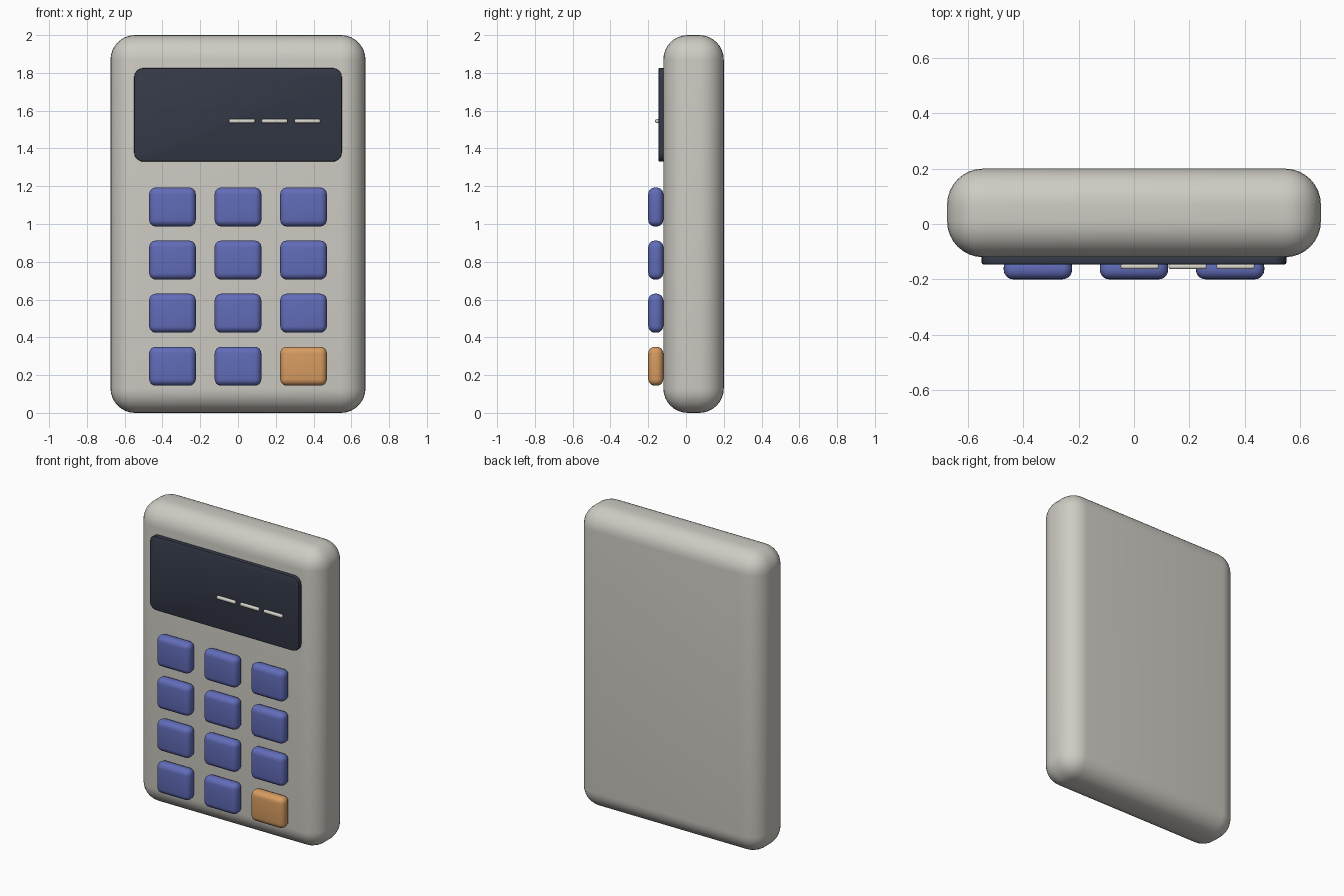
import bpy, bmesh

if "Cube" in bpy.data.objects:
    bpy.data.objects.remove(bpy.data.objects["Cube"])

def material(name, rgb):
    m = bpy.data.materials.new(name)
    m.diffuse_color = (*rgb, 1)
    m.use_nodes = True
    m.node_tree.nodes["Principled BSDF"].inputs["Base Color"].default_value = m.diffuse_color
    return m

def rounded_box(name, center, size, radius, mat, segments=5, corner=0):
    """Box with rounded edges; corner rounds the edges along y first."""
    bm = bmesh.new()
    bmesh.ops.create_cube(bm, size=1)
    bmesh.ops.scale(bm, vec=size, verts=bm.verts)
    if corner:
        edges = [e for e in bm.edges
                 if abs(e.verts[0].co.y - e.verts[1].co.y) > size[1] / 2]
        bmesh.ops.bevel(bm, geom=edges, offset=corner, segments=6,
                        profile=0.5, affect='EDGES')
        bm.normal_update()
        edges = [e for e in bm.edges
                 if abs(e.verts[0].co.y - e.verts[1].co.y) < size[1] / 2]
        edges = [e for e in edges if e.calc_face_angle() > 1]
    else:
        edges = bm.edges[:]
    bmesh.ops.bevel(bm, geom=edges, offset=radius, segments=segments,
                    profile=0.5, affect='EDGES')
    mesh = bpy.data.meshes.new(name)
    bm.to_mesh(mesh)
    bm.free()
    mesh.materials.append(mat)
    ob = bpy.data.objects.new(name, mesh)
    ob.location = center
    bpy.context.collection.objects.link(ob)
    bpy.ops.object.select_all(action='DESELECT')
    ob.select_set(True)
    bpy.context.view_layer.objects.active = ob
    bpy.ops.object.shade_smooth_by_angle()
    return ob

shell = material("warm_shell", (0.62, 0.60, 0.55))
dark = material("dark_glass", (0.035, 0.042, 0.065))
blue = material("blue_key", (0.12, 0.15, 0.48))
orange = material("orange_key", (0.68, 0.33, 0.12))
pale = material("pale_dash", (0.70, 0.68, 0.62))

# Case
rounded_box("case", (0, 0.04, 1), (1.35, 0.32, 2), 0.13, shell, 8)

# Display panel and its dashes
rounded_box("display", (0, -0.13, 1.578), (1.10, 0.032, 0.495), 0.006, dark, 2, corner=0.05)
for i in range(3):
    rounded_box(f"display_dash_{i + 1}", (0.021 + 0.173 * i, -0.153, 1.545),
                (0.138, 0.02, 0.022), 0.008, pale, 3)

# Key grid, with the bottom right key in orange
for row in range(4):
    for col in range(3):
        last = row == 0 and col == 2
        rounded_box("enter_key" if last else f"key_{row + 1}_{col + 1}",
                    (0.347 * (col - 1), -0.16, 0.247 + 0.281 * row),
                    (0.247, 0.08, 0.206), 0.035, orange if last else blue)
